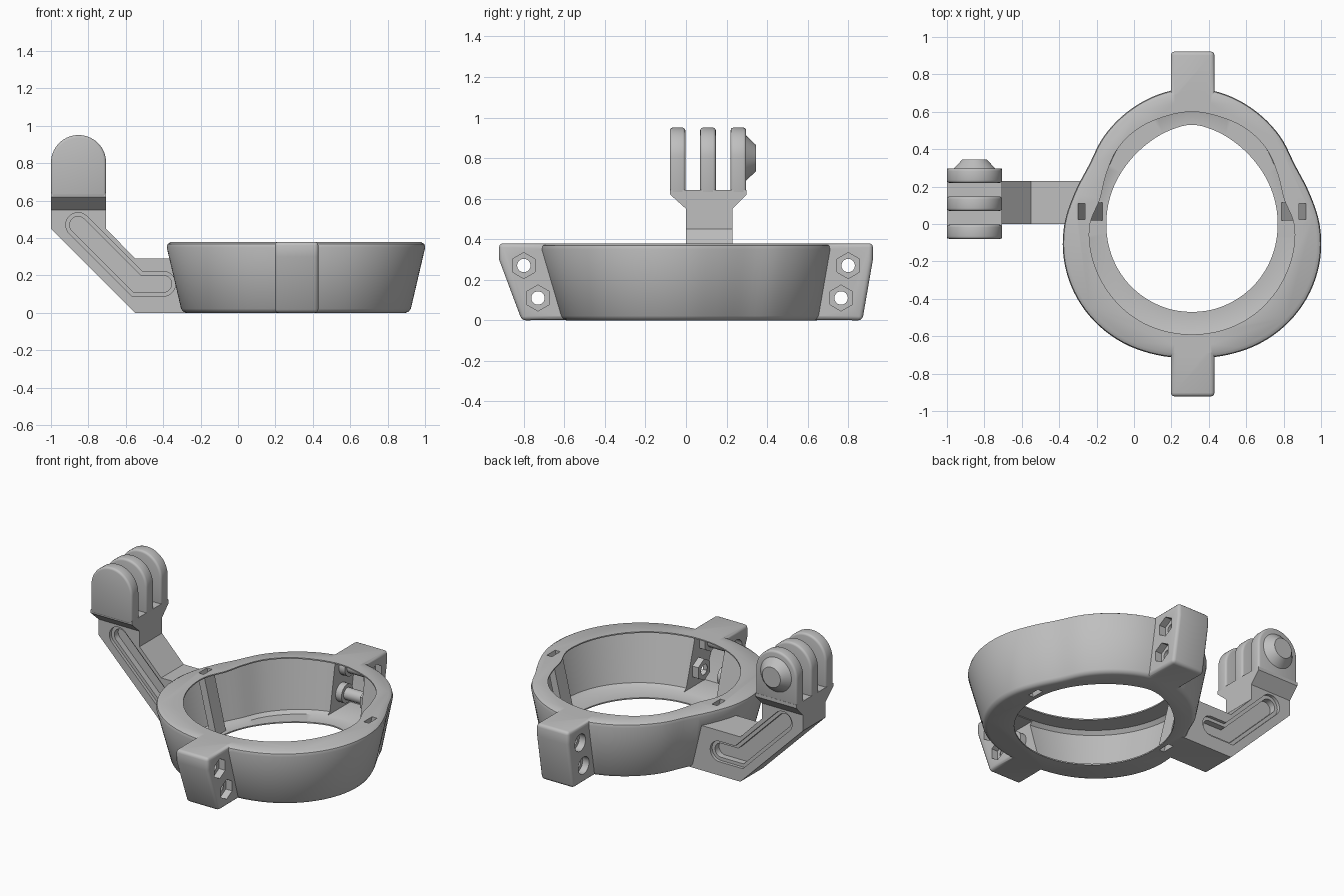
import bpy, bmesh, math
from mathutils import Vector, Matrix

cube = bpy.data.objects.get("Cube")
if cube:
    bpy.data.objects.remove(cube, do_unlink=True)

grey = bpy.data.materials.new("light grey plastic")
grey.use_nodes = True
COLOUR = (0.52, 0.52, 0.52, 1)
grey.diffuse_color = COLOUR
grey.node_tree.nodes["Principled BSDF"].inputs["Base Color"].default_value = COLOUR

CX = 0.31      # ring centre
TOP = 0.38     # ring height
WALL = 0.008   # shell thickness


def finish(name, bm, bevel=0):
    bmesh.ops.recalc_face_normals(bm, faces=bm.faces)
    if bevel:
        bmesh.ops.bevel(bm, geom=[e for e in bm.edges if e.calc_face_angle(0) > 0.4],
                        offset=bevel, segments=3, profile=0.5, affect='EDGES')
    mesh = bpy.data.meshes.new(name)
    bm.to_mesh(mesh)
    bm.free()
    mesh.materials.append(grey)
    obj = bpy.data.objects.new(name, mesh)
    bpy.context.collection.objects.link(obj)
    return obj


def prism(name, points, axis, lo, hi, bevel=0):
    """Extrude a 2D profile along x (profile y,z) or along y (profile x,z)."""
    bm = bmesh.new()
    place = (lambda a, b: (lo, a, b)) if axis == 'x' else (lambda a, b: (a, lo, b))
    face = bm.faces.new([bm.verts.new(place(a, b)) for a, b in points])
    out = bmesh.ops.extrude_face_region(bm, geom=[face])
    shift = Vector((hi - lo, 0, 0)) if axis == 'x' else Vector((0, hi - lo, 0))
    bmesh.ops.translate(bm, vec=shift, verts=[g for g in out["geom"] if isinstance(g, bmesh.types.BMVert)])
    return finish(name, bm, bevel)


def arc(cx, cz, r, start, end, n=16):
    return [(cx + r * math.cos(math.radians(start + (end - start) * i / n)),
             cz + r * math.sin(math.radians(start + (end - start) * i / n))) for i in range(n + 1)]


def disc(cy, cz, r, sides):
    return arc(cy, cz, r, 90, 450, sides)[:-1]


def combine(target, tool, operation):
    mod = target.modifiers.new("combine", 'BOOLEAN')
    mod.object, mod.operation, mod.solver = tool, operation, 'EXACT'
    bpy.context.view_layer.objects.active = target
    bpy.ops.object.modifier_apply(modifier=mod.name)
    bpy.data.objects.remove(tool, do_unlink=True)


# Ring outlines: radius every 15 degrees from front to back, mirrored in x
OUTER = [.72, .728, .738, .74, .732, .713, .685, .652, .638, .668, .695, .718, .73]
OPENING = [.59, .59, .588, .58, .57, .56, .545, .51, .53, .565, .585, .592, .60]
HOLE = [.47, .47, .468, .466, .463, .46, .458, .46, .465, .474, .49, .512, .53]
FOOT = [r - .105 + .045 * i / 12 for i, r in enumerate(OUTER)]


def radius(table, t):
    """Smooth curve through the table, t in 0..1 from front to back."""
    last = len(table) - 1
    i = min(int(t * last), last - 1)
    f = t * last - i
    a, b, c, d = (table[last - abs(last - abs(k))] for k in (i - 1, i, i + 1, i + 2))
    return b + 0.5 * f * (c - a + f * (2 * a - 5 * b + 4 * c - d + f * (3 * (b - c) + d - a)))


def loft(name, levels, steps=120):
    """Solid through a stack of outlines, given as (table, offset, z)."""
    bm = bmesh.new()
    loops = []
    for table, offset, z in levels:
        loop = []
        for s in range(steps):
            u = 2 * s / steps
            r = radius(table, min(u, 2 - u)) + offset
            a = math.pi * (u - 0.5)
            loop.append(bm.verts.new((CX + r * math.cos(a), r * math.sin(a), z)))
        loops.append(loop)
    for low, high in zip(loops, loops[1:]):
        for s in range(steps):
            e = (s + 1) % steps
            bm.faces.new((low[s], low[e], high[e], high[s]))
    bm.faces.new(loops[0])
    bm.faces.new(loops[-1])
    return finish(name, bm)


ring = loft("clamp_ring", [(FOOT, -.025, 0), (FOOT, -.008, .006), (FOOT, .004, .022),
                           (OUTER, -.003, .35), (OUTER, -.008, .368), (OUTER, -.028, TOP)])

# Bent arm with a grooved face on both sides
arm = prism("arm", [(-1, .57), (-1, .45), (-.55, 0), (-.18, 0), (-.18, .29),
                    (-.55, .29), (-.705, .45), (-.705, .57)], 'y', 0, .23)


def groove(r):
    bx, bz = -.54, .155
    k = math.tan(math.pi / 8) * r
    return (arc(-.4, bz, r, -90, 90) + [(bx + k, bz + r)]
            + arc(-.855, .47, r, 45, 225) + [(bx - k, bz - r)])


for r, depth in ((.066, .02), (.045, .06)):
    combine(arm, prism("groove", groove(r), 'y', -.1, depth), 'DIFFERENCE')
    combine(arm, prism("groove", groove(r), 'y', .23 - depth, .33), 'DIFFERENCE')
combine(ring, arm, 'UNION')

# Tabs at front and back
X0, X1 = 0.197, 0.43
TABS = ((-1, .81, .73), (1, .87, .765))   # side, foot reach, lower hole reach
for side, foot, low_hole in TABS:
    profile = [(.5, .002), (foot, 0), (.922, .3), (.922, TOP), (.625, TOP)]
    combine(ring, prism("tab", [(side * y, z) for y, z in profile], 'x', X0, X1, .02), 'UNION')

# Hollow out the ring, leaving a thin shell with a top and a bottom opening
cavity = loft("cavity", [(HOLE, 0, -.05), (HOLE, 0, WALL), (FOOT, -.032, WALL), (FOOT, -.006, .026),
                         (OUTER, -.012, .35), (OUTER, -.034, TOP - WALL),
                         (OPENING, 0, TOP - WALL), (OPENING, 0, TOP + .05)])
combine(ring, cavity, 'DIFFERENCE')

# Hollow tabs, open to the ring, crossed by screw sleeves
for side, foot, low_hole in TABS:
    profile = [(.56, .01), (foot - .014, .01), (.911, .3), (.911, .369), (.62, .369)]
    combine(ring, prism("chamber", [(side * y, z) for y, z in profile], 'x', X0 + WALL, X1 - WALL), 'DIFFERENCE')
    holes = ((side * .8, .27), (side * low_hole, .11))
    for y, z in holes:
        for r, sides, lo, hi in ((.038, 24, X0 + .004, X1 - .004), (.06, 24, X0 + .004, X0 + .05),
                                 (.07, 6, X1 - .05, X1 - .004)):
            combine(ring, prism("sleeve", disc(y, z, r, sides), 'x', lo, hi), 'UNION')
    for y, z in holes:
        for r, sides, lo, hi in ((.033, 24, X0 - .1, X1 + .1), (.055, 24, X0 - .1, X0 + .045),
                                 (.064, 6, X1 - .045, X1 + .1)):
            combine(ring, prism("bore", disc(y, z, r, sides), 'x', lo, hi), 'DIFFERENCE')


# Slanted strap channels inside the left and right walls
def channel(side, half_width, low, high, y0, y1):
    corners = ((-half_width, low), (half_width, low), (half_width, high), (-half_width, high))
    return prism("channel", [(CX + side * (.5 + z * .24 + d), z) for d, z in corners], 'y', y0, y1)


for side in (-1, 1):
    combine(ring, channel(side, .024, .004, TOP - .004, .019, .116), 'UNION')
    combine(ring, channel(side, .018, -.05, TOP + .05, .025, .11), 'DIFFERENCE')

# Flared base under the fingers
base = prism("finger_base", [(0, .55), (-.078, .62), (-.078, .642), (.298, .642), (.298, .62), (.23, .55)],
             'x', -1, -.705)

# Three rounded hinge fingers
parts = [ring, base]
FX, FZ, FR = -.8525, .803, .1475
for name, lo in (("front_finger", -.08), ("middle_finger", .07), ("back_finger", .22)):
    parts.append(prism(name, [(FX - FR, .62), (FX + FR, .62)] + arc(FX, FZ, FR, 0, 180, 28),
                       'y', lo, lo + .077, .014))

# Tapered nut boss on the back finger
bm = bmesh.new()
bmesh.ops.create_cone(bm, cap_ends=True, segments=40, radius1=.122, radius2=.065, depth=.06,
                      matrix=Matrix.Translation((FX, .315, .8)) @ Matrix.Rotation(-math.pi / 2, 4, 'X'))
parts.append(finish("nut_boss", bm))

# Smooth the rounded surfaces, keep the edges sharp
bpy.ops.object.select_all(action='DESELECT')
for obj in parts:
    obj.select_set(True)
bpy.context.view_layer.objects.active = ring
bpy.ops.object.shade_smooth_by_angle(angle=math.radians(35))
